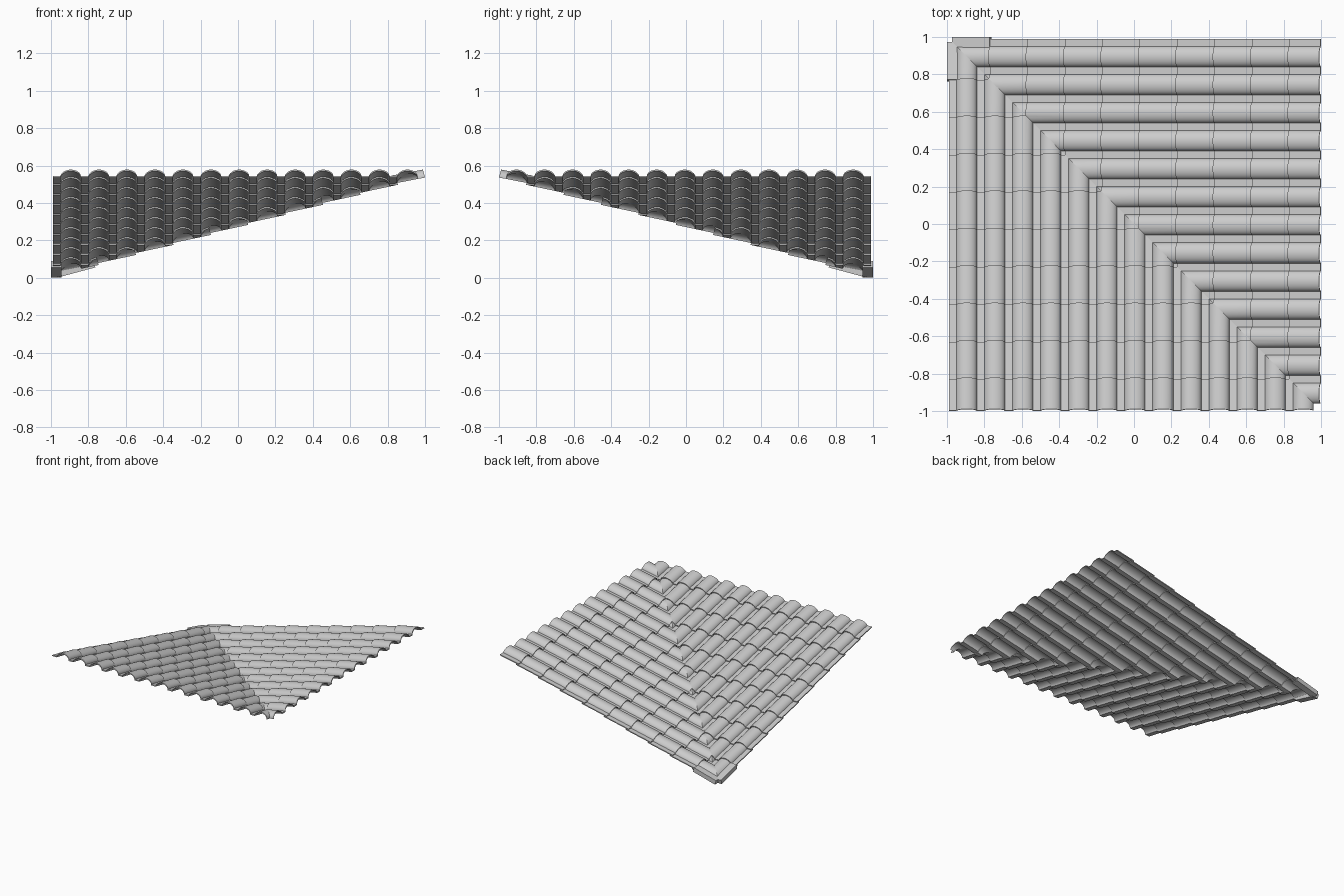
import bpy
import bmesh
import math

cube = bpy.data.objects.get("Cube")
if cube:
    bpy.data.objects.remove(cube, do_unlink=True)

# Single clay colour
clay = bpy.data.materials.new("pale_grey_tile")
clay.use_nodes = True
COLOR = (0.6, 0.6, 0.6, 1)
clay.diffuse_color = COLOR
clay.node_tree.nodes["Principled BSDF"].inputs["Base Color"].default_value = COLOR

SLOPE = 0.268
ANGLE = math.atan(SLOPE)
PITCH = 0.15          # width of one tile
COLUMNS = 13
COURSE = 0.2          # exposed length of one tile
THICK = 0.008
EAVE = 0.965
TOP = -1.0


def place(x, y, h, mirrored):
    """Point on the roof plane, lifted by h along the plane normal."""
    p = (x, y + h * math.sin(ANGLE), SLOPE * (1 - y) + h * math.cos(ANGLE))
    return (-p[1], -p[0], p[2]) if mirrored else p


def wave_profile():
    """Flat pan followed by a rounded roll, repeated for every column."""
    pts = []
    steps = 12
    for c in range(COLUMNS):
        x0 = -0.99 + c * PITCH
        pts.append((x0, 0))
        for i in range(steps):
            t = math.pi * i / steps
            rise = math.sin(t) if t > math.pi / 2 else math.sin(t) ** 1.3
            pts.append((x0 + 0.095 - 0.055 * math.cos(t), 0.036 * rise))
    pts.append((-0.99 + COLUMNS * PITCH, 0))
    return pts


def make_object(name, bm):
    mesh = bpy.data.meshes.new(name)
    bm.to_mesh(mesh)
    bm.free()
    mesh.materials.append(clay)
    obj = bpy.data.objects.new(name, mesh)
    bpy.context.collection.objects.link(obj)
    bpy.ops.object.select_all(action="DESELECT")
    obj.select_set(True)
    bpy.context.view_layer.objects.active = obj
    bpy.ops.object.shade_smooth_by_angle(angle=math.radians(35))
    return obj


def sheet(bm, profile, low, high, lift, thick, mirrored):
    """Closed thin sheet swept along the slope from its low to its high end."""
    rings = []
    for x, h in profile:
        rings.append([bm.verts.new(place(x, y, h + up, mirrored)) for y, up in (
            (low, lift), (low, lift + thick), (high, thick), (high, 0))])
    for a, b in zip(rings, rings[1:]):
        for i in range(4):
            j = (i + 1) % 4
            bm.faces.new((a[i], a[j], b[j], b[i]))
    bm.faces.new(rings[0])
    bm.faces.new(reversed(rings[-1]))


def roof_side(name, mirrored):
    bm = bmesh.new()
    profile = wave_profile()
    for row in range(10):
        low = EAVE - COURSE * row
        sheet(bm, profile, low, max(low - COURSE - 0.02, TOP), 0.012, THICK, mirrored)
    bmesh.ops.recalc_face_normals(bm, faces=bm.faces)
    # Mitre cut along the valley
    side = -1 if mirrored else 1
    bmesh.ops.bisect_plane(bm, geom=bm.verts[:] + bm.edges[:] + bm.faces[:],
                           plane_co=(0, 0, 0), plane_no=(side, side, 0),
                           clear_outer=True)
    make_object(name, bm)


def corner_strip(name, mirrored):
    bm = bmesh.new()
    sheet(bm, [(-1, -0.008), (-0.945, -0.008)], EAVE, EAVE - COURSE, 0, 0.036, mirrored)
    bmesh.ops.recalc_face_normals(bm, faces=bm.faces)
    make_object(name, bm)


# Two tiled slopes meeting in a valley, and the eave strips at the low corner
for mirrored, label in ((False, "front"), (True, "left")):
    roof_side(label + "_tiled_slope", mirrored)
    corner_strip(label + "_corner_strip", mirrored)
